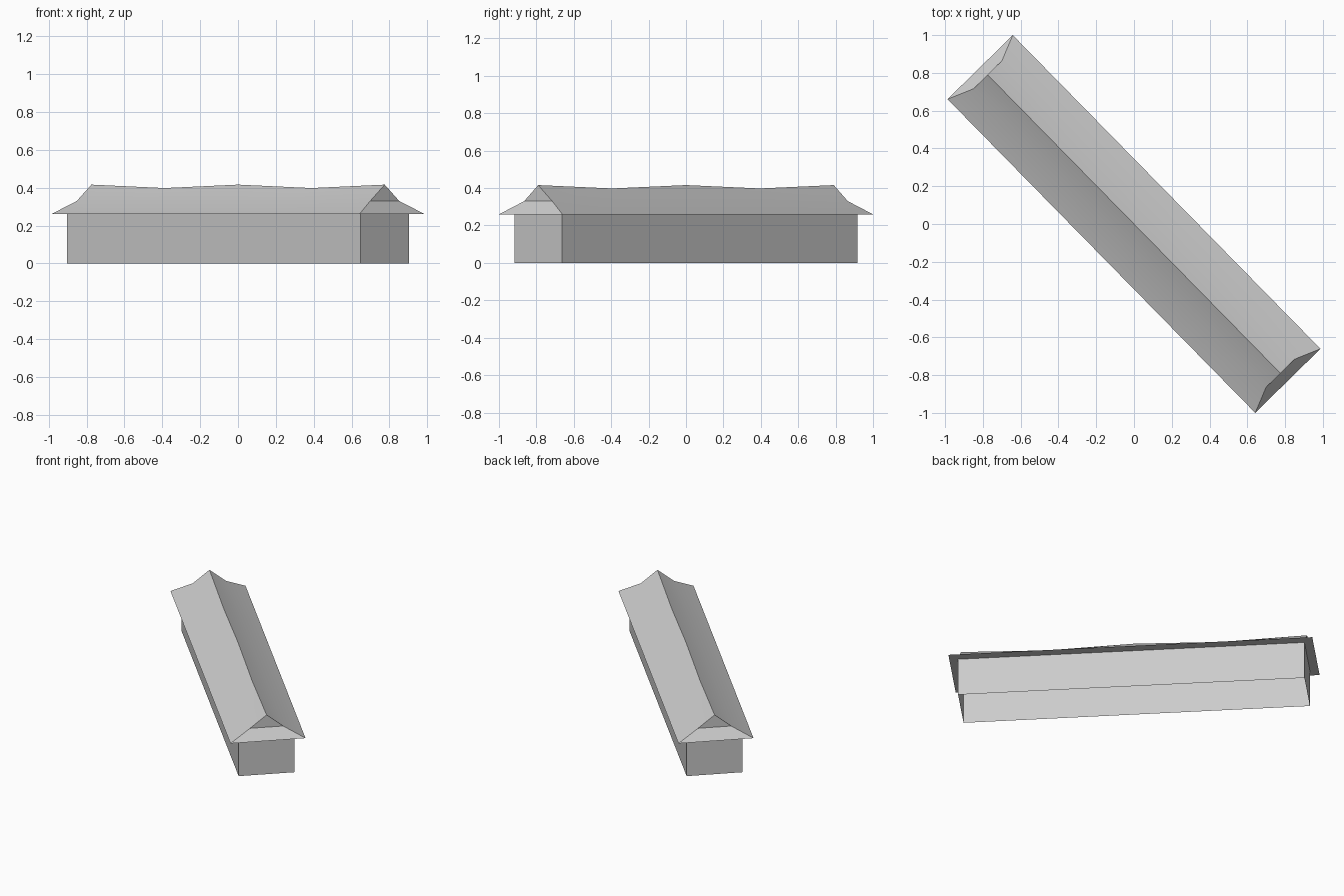
import bpy, bmesh
from math import radians

cube = bpy.data.objects.get("Cube")
if cube:
    bpy.data.objects.remove(cube, do_unlink=True)


def material(name, grey):
    mat = bpy.data.materials.new(name)
    mat.use_nodes = True
    colour = (grey, grey, grey, 1)
    mat.diffuse_color = colour
    mat.node_tree.nodes["Principled BSDF"].inputs["Base Color"].default_value = colour
    return mat


plaster = material("light grey", 0.6)
TURN = radians(-45.55)  # the hall stands diagonally


def add_object(name, bm):
    bmesh.ops.recalc_face_normals(bm, faces=bm.faces)
    mesh = bpy.data.meshes.new(name)
    bm.to_mesh(mesh)
    bm.free()
    mesh.materials.append(plaster)
    obj = bpy.data.objects.new(name, mesh)
    obj.rotation_euler.z = TURN
    bpy.context.collection.objects.link(obj)
    return obj


# Long rectangular ring of walls, open below and closed above by the roof
HALF_LENGTH, HALF_WIDTH, WALL_TOP = 1.107, 0.18, 0.26
bm = bmesh.new()
bmesh.ops.create_cube(bm, size=1)
caps = [f for f in bm.faces if abs(f.normal.z) > 0.5]
bmesh.ops.delete(bm, geom=caps, context="FACES_ONLY")
for v in bm.verts:
    v.co.x *= 2 * HALF_LENGTH
    v.co.y *= 2 * HALF_WIDTH
    v.co.z = WALL_TOP if v.co.z > 0 else 0
add_object("hall_walls", bm)

# Hip-and-gable roof: rows from one eave over the ridge to the other
ridge_heights = [0.416, 0.398, 0.416, 0.398, 0.416]
rows = [(1.163, -0.242, 0.26), (1.107, -0.107, 0.33), (1.107, 0, None),
        (1.107, 0.107, 0.33), (1.163, 0.242, 0.26)]
bm = bmesh.new()
grid = []
for reach, y, z in rows:
    grid.append([bm.verts.new((reach * (i - 2) / 2, y, z or ridge_heights[i]))
                 for i in range(5)])
for low, high in zip(grid, grid[1:]):
    for i in range(4):
        bm.faces.new((low[i], low[i + 1], high[i + 1], high[i]))

# Gable triangle above a small hip at each end
for end in (0, -1):
    a, b, c, d, e = [row[end] for row in grid]
    bm.faces.new((b, c, d))
    bm.faces.new((a, b, d, e))

# Flat underside of the eaves
bm.faces.new(grid[0] + grid[-1][::-1])
roof = add_object("roof", bm)

bpy.ops.object.select_all(action="DESELECT")
roof.select_set(True)
bpy.context.view_layer.objects.active = roof
bpy.ops.object.shade_smooth_by_angle(angle=radians(30))
